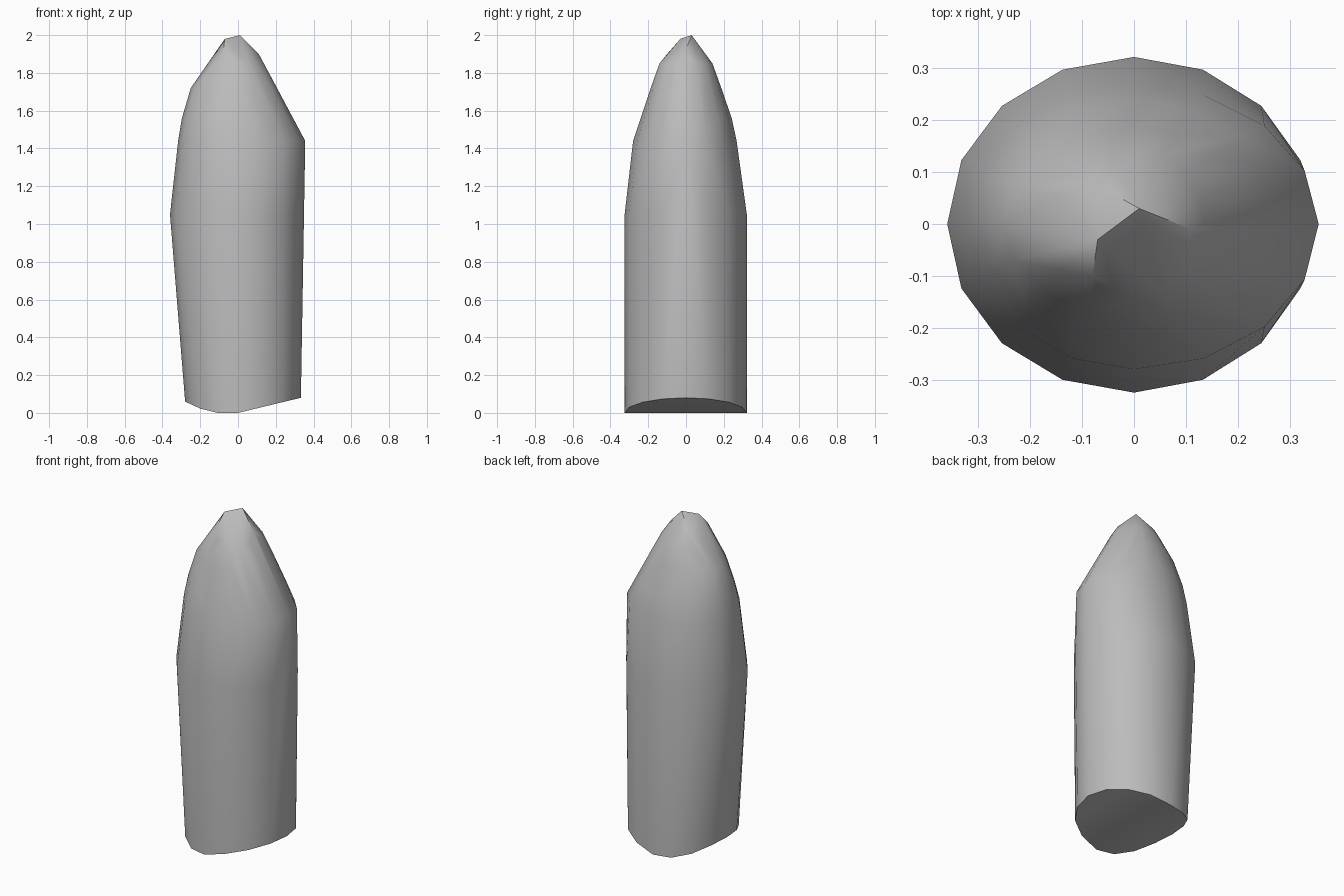
import bpy, bmesh, math

cube = bpy.data.objects.get("Cube")
if cube:
    bpy.data.objects.remove(cube, do_unlink=True)

SIDES = 16


def flat_material(name, rgb):
    mat = bpy.data.materials.new(name)
    mat.use_nodes = True
    mat.diffuse_color = (*rgb, 1)
    mat.node_tree.nodes["Principled BSDF"].inputs["Base Color"].default_value = (*rgb, 1)
    return mat


def ring(x_min, x_max, y_min, y_max, height):
    """Oval of points with its own reach on each side; height is a function of x."""
    points = []
    for i in range(SIDES):
        c = math.cos(math.tau * i / SIDES)
        s = math.sin(math.tau * i / SIDES)
        x = c * x_max if c > 0 else -c * x_min
        y = s * y_max if s > 0 else -s * y_min
        points.append((x, y, height(x)))
    return points


def base_height(x):
    """Underside rises gently to the left and steeply to the right."""
    return max(0, 0.24 * x, -0.46 * (x + 0.15))


# Cross-sections from the widest level up to the shoulder of the tip
levels = [
    (-0.36, 0.347, -0.325, 0.322, 1.05),
    (-0.317, 0.356, -0.28, 0.268, 1.44),
    (-0.297, 0.286, -0.24, 0.242, 1.56),
    (-0.25, 0.206, -0.187, 0.187, 1.72),
    (-0.155, 0.137, -0.14, 0.14, 1.85),
]
points = ring(-0.28, 0.333, -0.325, 0.322, base_height)
for *reach, z in levels:
    points += ring(*reach, lambda x, z=z: z)

# Chipped tip: two peaks and the lower corners of its facets
points += [(-0.07, -0.03, 1.98), (0.01, 0.03, 2.0),
           (-0.08, 0.08, 1.91), (-0.08, -0.1, 1.9), (0.11, -0.01, 1.9)]

# Faceted skin around all the sections
bm = bmesh.new()
for p in points:
    bm.verts.new(p)
hull = bmesh.ops.convex_hull(bm, input=bm.verts)
bmesh.ops.delete(bm, geom=list(set(hull["geom_interior"])), context='VERTS')
bmesh.ops.recalc_face_normals(bm, faces=bm.faces)
mesh = bpy.data.meshes.new("stone_pillar")
bm.to_mesh(mesh)
bm.free()
mesh.materials.append(flat_material("stone grey", (0.5, 0.5, 0.5)))

pillar = bpy.data.objects.new("stone_pillar", mesh)
bpy.context.collection.objects.link(pillar)
bpy.context.view_layer.objects.active = pillar
pillar.select_set(True)
bpy.ops.object.shade_smooth_by_angle(angle=math.radians(30))
